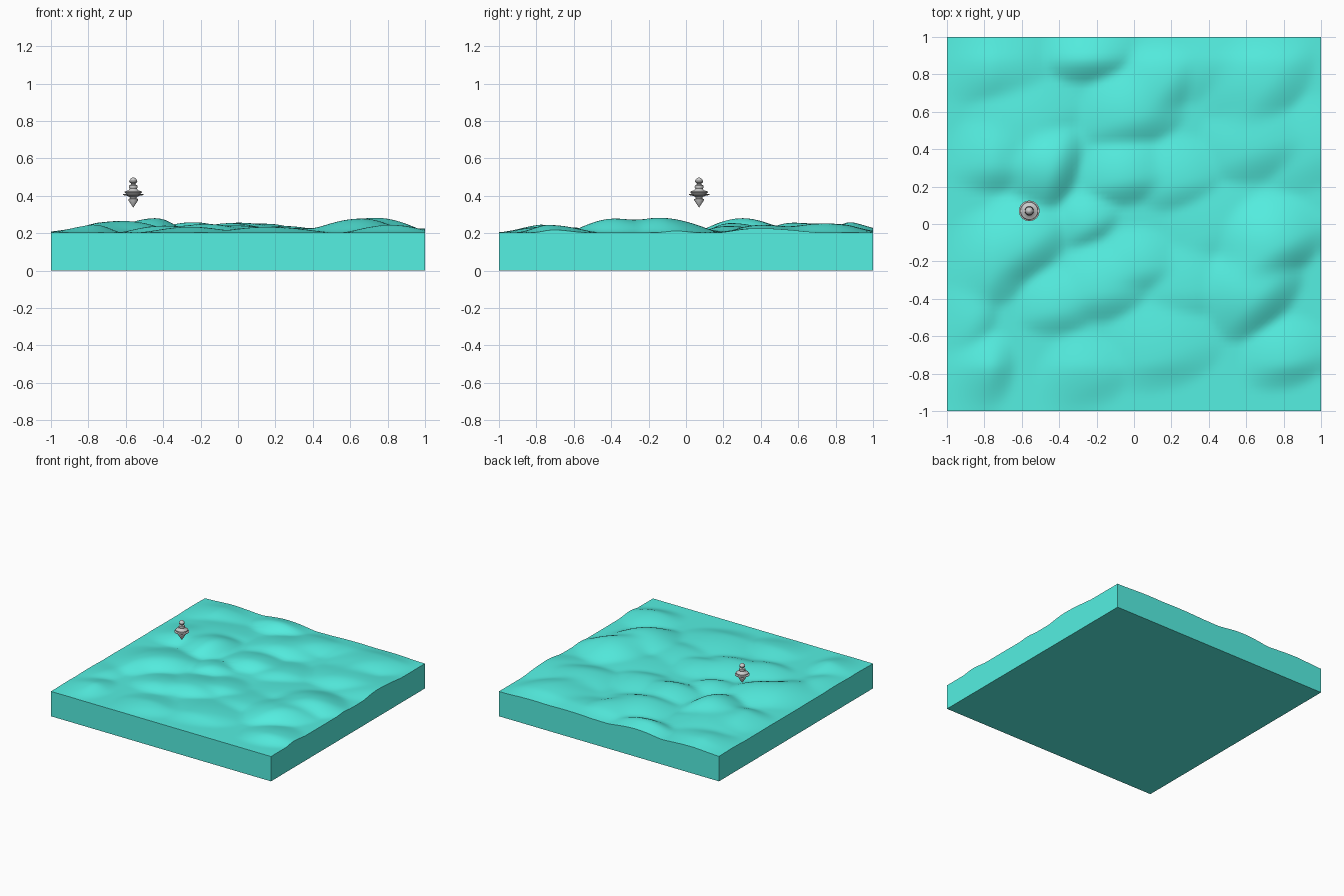
import bpy, bmesh
from math import sin, cos, pi, radians

# Hills: x, y, radius, height above the 0.2 base, compass angle of the steep flank
HILLS = [
    (-0.80, -0.83, 0.27, 0.050, -20), (-0.72, -0.22, 0.32, 0.050, -40),
    (-0.58, -0.12, 0.30, 0.058, -50), (-0.44, 0.30, 0.27, 0.076, -20),
    (-0.24, 0.90, 0.27, 0.058, -85), (0.00, 0.57, 0.30, 0.052, -75),
    (0.16, 0.74, 0.28, 0.046, -35), (-0.04, 0.24, 0.26, 0.050, -80),
    (0.25, 0.22, 0.26, 0.034, -75), (-0.24, 0.00, 0.19, 0.036, -60),
    (0.02, -0.25, 0.24, 0.036, -75), (0.66, -0.38, 0.32, 0.074, -45),
    (0.74, -0.14, 0.32, 0.078, -60), (-0.17, -0.37, 0.28, 0.045, -80),
    (-0.40, -0.46, 0.24, 0.036, -80), (-0.88, -0.52, 0.24, 0.034, -30),
    (-0.25, -0.86, 0.28, 0.036, -60), (0.17, -0.70, 0.34, 0.030, -70),
    (0.30, -0.36, 0.28, 0.024, -90), (0.82, -0.74, 0.26, 0.040, -70),
    (0.70, 0.74, 0.36, 0.048, -40), (0.66, 0.40, 0.32, 0.040, -70),
    (0.40, 0.86, 0.32, 0.024, -60), (-0.78, 0.83, 0.36, 0.040, -90),
    (-0.76, 0.32, 0.28, 0.046, -90), (-0.58, 0.50, 0.34, 0.036, -60),
    (0.98, 0.38, 0.32, 0.022, -60), (0.46, -0.02, 0.30, 0.018, -60),
]


def height(x, y):
    total = 0.0
    for cx, cy, r, h, angle in HILLS:
        c, s = cos(radians(angle)), sin(radians(angle))
        u = (x - cx) * c + (y - cy) * s
        v = (y - cy) * c - (x - cx) * s
        d = (u / (r * (0.58 if u > 0 else 1.05))) ** 2 + (v / r) ** 2
        if d < 1:
            total += (h * (1 - d) ** 1.5) ** 3
    # settle towards the base at the front and left rims
    front = min(1.0, (1 + y) / 0.25 + 0.05)
    left = min(1.0, (1 + x) / 0.3 + 0.2)
    back = min(1.0, (1 - y) / 0.25 + 0.5)
    return 0.204 + total ** (1 / 3) * front * left * back


def add_object(name, bm):
    mesh = bpy.data.meshes.new(name)
    bmesh.ops.recalc_face_normals(bm, faces=bm.faces[:])
    bm.to_mesh(mesh)
    bm.free()
    obj = bpy.data.objects.new(name, mesh)
    bpy.context.collection.objects.link(obj)
    bpy.ops.object.select_all(action='DESELECT')
    obj.select_set(True)
    bpy.context.view_layer.objects.active = obj
    bpy.ops.object.shade_smooth_by_angle(angle=radians(40))
    return obj


# Terrain block: displaced grid, straight walls and a flat underside
bm = bmesh.new()
bmesh.ops.create_grid(bm, x_segments=72, y_segments=72, size=1)
for v in bm.verts:
    v.co.z = height(v.co.x, v.co.y)
rim = [e for e in bm.edges if e.is_boundary]
walls = bmesh.ops.extrude_edge_only(bm, edges=rim)["geom"]
for v in walls:
    if isinstance(v, bmesh.types.BMVert):
        v.co.z = 0
bmesh.ops.contextual_create(bm, geom=[g for g in walls if isinstance(g, bmesh.types.BMEdge)])
terrain = add_object("terrain_block", bm)
teal = bpy.data.materials.new("teal")
teal.diffuse_color = (0.09, 0.87, 0.76, 1)
terrain.data.materials.append(teal)

# Floating turned marker: pointed tip, wide flange, neck and round knob
PROFILE = [
    (0, 0.337), (0.006, 0.345), (0.026, 0.376), (0.026, 0.382), (0.017, 0.386),
    (0.020, 0.394), (0.034, 0.400), (0.055, 0.404), (0.055, 0.409), (0.040, 0.411),
    (0.040, 0.415), (0.048, 0.417), (0.046, 0.423), (0.025, 0.430), (0.020, 0.438),
    (0.024, 0.446), (0.022, 0.455), (0.012, 0.461), (0.012, 0.466), (0.020, 0.471),
    (0.022, 0.478), (0.018, 0.486), (0.010, 0.495), (0, 0.498),
]
bm = bmesh.new()
verts = [bm.verts.new((r, 0, z)) for r, z in PROFILE]
edges = [bm.edges.new(pair) for pair in zip(verts, verts[1:])]
bmesh.ops.spin(bm, geom=verts + edges, cent=(0, 0, 0), axis=(0, 0, 1),
               angle=2 * pi, steps=32)
bmesh.ops.remove_doubles(bm, verts=bm.verts[:], dist=0.0003)
marker = add_object("turned_marker", bm)
marker.location = (-0.56, 0.07, 0)
